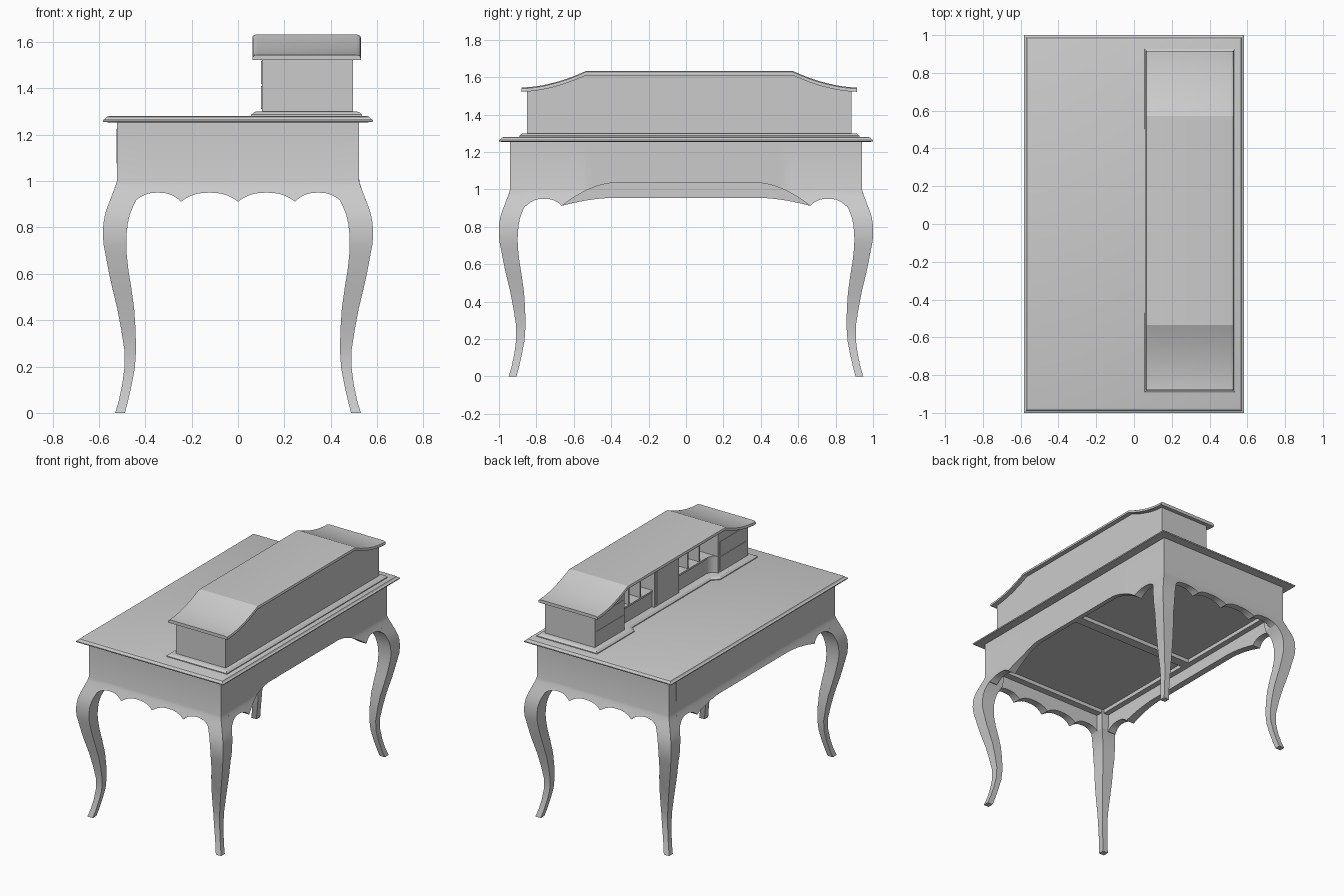
import bpy, bmesh

if "Cube" in bpy.data.objects:
    bpy.data.objects.remove(bpy.data.objects["Cube"])

grey = bpy.data.materials.new("plain_grey")
grey.use_nodes = True
grey.diffuse_color = (0.6, 0.6, 0.6, 1)
grey.node_tree.nodes["Principled BSDF"].inputs["Base Color"].default_value = (0.6, 0.6, 0.6, 1)
parts = []


def loft(name, rings):
    """Skin a list of equal closed rings and cap both ends."""
    bm = bmesh.new()
    rows = [[bm.verts.new(p) for p in ring] for ring in rings]
    n = len(rows[0])
    for a, b in zip(rows, rows[1:]):
        for i in range(n):
            j = (i + 1) % n
            bm.faces.new((a[i], a[j], b[j], b[i]))
    bm.faces.new(rows[0][::-1])
    bm.faces.new(rows[-1])
    bmesh.ops.recalc_face_normals(bm, faces=bm.faces)
    mesh = bpy.data.meshes.new(name)
    bm.to_mesh(mesh)
    bm.free()
    mesh.materials.append(grey)
    ob = bpy.data.objects.new(name, mesh)
    bpy.context.collection.objects.link(ob)
    parts.append(ob)


def rect(x0, x1, y0, y1, z):
    return [(x0, y0, z), (x1, y0, z), (x1, y1, z), (x0, y1, z)]


def box(name, x0, x1, y0, y1, z0, z1):
    loft(name, [rect(x0, x1, y0, y1, z0), rect(x0, x1, y0, y1, z1)])


def prism(name, outline, x0, x1):
    """Extrude a (y, z) outline along x."""
    loft(name, [[(x, y, z) for y, z in outline] for x in (x0, x1)])


# Cabriole leg: height, outer edge, inner edge
LEG = [(0, .53, .488), (.05, .515, .475), (.12, .5, .459), (.195, .49, .445), (.27, .49, .44),
       (.36, .504, .442), (.45, .521, .448), (.55, .545, .462), (.61, .558, .472), (.68, .571, .48),
       (.725, .58, .482), (.77, .583, .481), (.815, .581, .476), (.855, .574, .467),
       (.89, .563, .453), (.92, .551, .438), (.95, .54, .436), (.975, .53, .436),
       (1.0, .523, .436), (1.255, .523, .436)]
LONG = .418   # the long side reaches this much further than the short one


def bulge(z):
    for (za, a, _), (zb, b, _) in zip(LEG, LEG[1:]):
        if za <= z <= zb:
            return a + (b - a) * (z - za) / (zb - za)
    return LEG[-1][1]


for sx, side in ((-1, "right"), (1, "left")):
    for sy, end in ((-1, "front"), (1, "back")):
        loft(f"{end}_{side}_leg", [rect(sx * i, sx * o, sy * (i + LONG), sy * (o + LONG), z)
                                   for z, o, i in LEG])


# Shaped aprons
def scallop(u, centre, half):
    return .95 - .038 * min(1, abs(u - centre) / half) ** 2.5


def end_edge(u):
    u = abs(u)
    return scallop(u, .123, .123) if u < .246 else scallop(u, .346, .1)


def long_edge(height):
    def edge(u):
        u = abs(u)
        if u > .664:
            return scallop(u, .759, .095)
        return height - (height - .912) * max(0, (u - .38) / .284) ** 1.8
    return edge


def apron(name, breaks, edge, place):
    """Hang a panel whose lower edge follows edge(u) and flares like the knees."""
    breaks = sorted({s * b for b in breaks for s in (-1, 1)})
    us = [a + (b - a) * k / 12 for a, b in zip(breaks, breaks[1:]) for k in range(12)]
    rings = []
    for u in us + [breaks[-1]]:
        low = edge(u)
        mid = max(1.0, low + .01)
        zs = [1.255] + [mid + (low - mid) * k / 4 for k in range(5)]
        rings.append([place(u, bulge(z), z) for z in zs] +
                     [place(u, .49, z) for z in reversed(zs)])
    loft(name, rings)


for s, end in ((-1, "front"), (1, "back")):
    apron(f"{end}_apron", (0, .246, .346, .445), end_edge,
          lambda u, o, z: (u, s * (o + LONG), z))
for s, side, height in ((-1, "right", .955), (1, "left", 1.035)):
    apron(f"{side}_apron", (.38, .664, .759, .863), long_edge(height),
          lambda u, o, z: (s * o, u, z))

# Drawer bottoms, runners and cross rail beneath
box("drawer_bottom", -.495, .495, -.91, .91, 1.065, 1.075)
box("cross_rail", -.49, .49, -.035, .035, 1.038, 1.065)
box("side_runner", -.49, -.45, -.908, .908, 1.038, 1.065)
for s, end in ((-1, "front"), (1, "back")):
    box(f"{end}_runner", -.49, .49, s * .86, s * .908, 1.038, 1.065)

# Moulded tabletop
TOP = [(.555, 1.253), (.581, 1.256), (.583, 1.259), (.583, 1.264), (.573, 1.268),
       (.567, 1.277), (.555, 1.281)]
loft("tabletop", [rect(-h, h, -h - LONG, h + LONG, z) for h, z in TOP])

# Desk drawers
for s, end in ((-1, "front"), (1, "back")):
    box(f"{end}_drawer_face", -.525, -.51, s * .015, s * .86, 1.075, 1.225)

# Raised cabinet on the desk
MID = .018


def roof(v):
    return 1.633 if v <= .553 else 1.545 + .088 * ((.897 - v) / .344) ** 1.8


CURVE = [.553 + (.897 - .553) * k / 14 for k in range(15)]


def plinth(d, z):
    x0, x1, xr, h, c, m = .056 + d, .536 - d, .1 + d, .909 - d, .485 + d, .445 + d
    pts = [(x0, -h), (x1, -h), (x1, h), (x0, h), (x0, c), (xr, m), (xr, -m), (x0, -c)]
    return [(x, y + MID, z) for x, y in pts]


loft("cabinet_plinth", [plinth(d, z) for d, z in
                        ((0, 1.278), (0, 1.287), (.006, 1.291), (.012, 1.297), (.022, 1.3))])

# Roof following the swept outline, with rounded long edges
line = [-v for v in reversed(CURVE)] + CURVE
ROUND = [(.062, .014), (.065, .006), (.072, .002), (.084, 0),
         (.508, 0), (.52, .002), (.527, .006), (.53, .014)]
loft("roof", [[(x, v + MID, roof(abs(v)) - drop) for v in line] +
              [(x, v + MID, roof(abs(v)) - .023) for v in reversed(line)]
              for x, drop in ROUND])

# Closed rear wall
WALL = [-.867] + [v for v in line if abs(v) < .865] + [.867]
prism("rear_wall", [(v + MID, roof(abs(v)) - .018) for v in WALL] +
      [(.867 + MID, 1.295), (-.867 + MID, 1.295)], .47, .497)

# End cabinets and their drawer faces
for s, end in ((-1, "front"), (1, "back")):
    vs = [.53] + [v for v in CURVE if v < .865] + [.867]
    prism(f"{end}_cabinet", [(s * v + MID, roof(v) - .018) for v in vs] +
          [(s * .867 + MID, 1.295), (s * .53 + MID, 1.295)], .103, .48)
    for level, z0, z1 in (("lower", 1.312, 1.41), ("upper", 1.42, 1.518)):
        box(f"{end}_{level}_small_drawer", .1, .11, s * .545 + MID, s * .85 + MID, z0, z1)

    # Pigeonholes over a low drawer with a curved corner
    ya, yb = s * .14 + MID, s * .53 + MID
    corner = [(.16 - .05 * (1 - (1 - (k / 8) ** 2) ** .5), s * (.47 + .06 * k / 8) + MID)
              for k in range(9)]
    plan = [(.45, ya), (.16, ya)] + corner + [(.45, yb)]
    loft(f"{end}_low_drawer", [[(x, y, z) for x, y in plan] for z in (1.295, 1.405)])
    loft(f"{end}_shelf", [[(x - .006 * (x < .4), y, z) for x, y in plan] for z in (1.405, 1.418)])
    box(f"{end}_pigeonhole_back", .44, .475, ya, yb, 1.40, 1.615)
    for k in (1, 2):
        y = s * (.14 + .39 * k / 3) + MID
        box(f"{end}_divider_{k}", .16, .45, y - .006, y + .006, 1.41, 1.615)

# Central cupboard
box("central_cupboard", .14, .475, MID - .14, MID + .14, 1.295, 1.615)
box("cupboard_door", .135, .15, MID - .12, MID + .12, 1.315, 1.6)

# Smooth shading with sharp edges kept
bpy.ops.object.select_all(action="DESELECT")
for ob in parts:
    ob.select_set(True)
bpy.context.view_layer.objects.active = parts[0]
bpy.ops.object.shade_smooth_by_angle(angle=.35)
